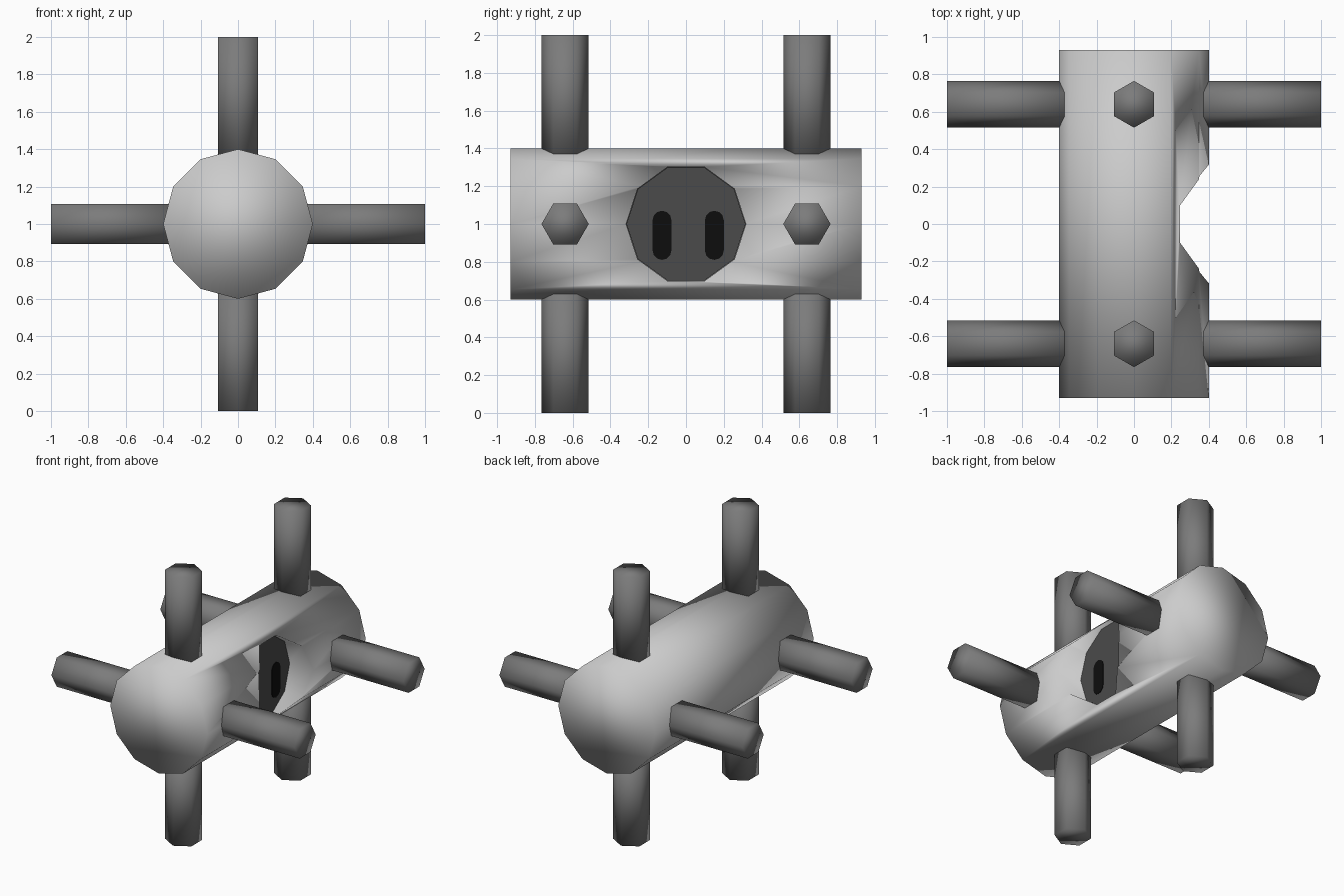
import bpy, bmesh, math

if "Cube" in bpy.data.objects:
    bpy.data.objects.remove(bpy.data.objects["Cube"])

CZ = 1.0  # height of the body axis


def ngon(n, r, cu=0.0, cv=0.0):
    return [(cu + r * math.cos(2 * math.pi * i / n), cv + r * math.sin(2 * math.pi * i / n))
            for i in range(n)]


def capsule(cu, cv, r, half, steps=6):
    pts = []
    for start, shift in ((0, half), (math.pi, -half)):
        for i in range(steps + 1):
            a = start + math.pi * i / steps
            pts.append((cu + r * math.cos(a), cv + shift + r * math.sin(a)))
    return pts


def material(name, v):
    m = bpy.data.materials.new(name)
    m.diffuse_color = (v, v, v, 1)
    m.use_nodes = True
    m.node_tree.nodes["Principled BSDF"].inputs["Base Color"].default_value = m.diffuse_color
    return m


def prism(name, pts, axis, a, b, mat=None, smooth=True):
    place = {'x': lambda u, v, t: (t, u, v),
             'y': lambda u, v, t: (u, t, v),
             'z': lambda u, v, t: (v, u, t)}[axis]
    bm = bmesh.new()
    lo = [bm.verts.new(place(u, v, a)) for u, v in pts]
    hi = [bm.verts.new(place(u, v, b)) for u, v in pts]
    bm.faces.new(lo)
    bm.faces.new(hi)
    n = len(pts)
    for i in range(n):
        j = (i + 1) % n
        bm.faces.new((lo[i], lo[j], hi[j], hi[i]))
    bmesh.ops.recalc_face_normals(bm, faces=bm.faces[:])
    for f in bm.faces:
        f.smooth = smooth
    me = bpy.data.meshes.new(name)
    bm.to_mesh(me)
    bm.free()
    ob = bpy.data.objects.new(name, me)
    bpy.context.collection.objects.link(ob)
    if mat:
        me.materials.append(mat)
    return ob


peg_mat = material("peg_grey", 0.2)
face_mat = material("socket_grey", 0.07)
slot_mat = material("slot_black", 0.004)

# twelve-sided body with a ten-sided recess in its right side
body = prism("body", ngon(12, 0.4, 0, CZ), 'y', -0.93, 0.93)
cutter = prism("recess_cutter", ngon(10, 0.317, 0, CZ), 'x', 0.19, 0.6)
cutter.hide_render = True
mod = body.modifiers.new("recess", 'BOOLEAN')
mod.operation = 'DIFFERENCE'
mod.solver = 'EXACT'
mod.object = cutter
bpy.context.view_layer.objects.active = body
bpy.ops.object.modifier_apply(modifier=mod.name)
bpy.data.objects.remove(cutter)

# dark plate at the bottom of the recess, with two slots
prism("socket_plate", ngon(10, 0.315, 0, CZ), 'x', 0.17, 0.205, face_mat, False)
for i, y in enumerate((-0.127, 0.15)):
    prism(f"slot_{i + 1}", capsule(y, 0.94, 0.05, 0.08), 'x', 0.19, 0.209, slot_mat, False)

# hexagonal pegs: left, right, down and up at each end
for end, y in (("front", -0.64), ("back", 0.64)):
    for side, s in (("low", -1), ("high", 1)):
        prism(f"{end}_side_peg_{side}", ngon(6, 0.125, y, CZ), 'x', 0.36 * s, s, peg_mat)
        prism(f"{end}_upright_peg_{side}", ngon(6, 0.125, y, 0), 'z', CZ + 0.36 * s, CZ + s, peg_mat)
